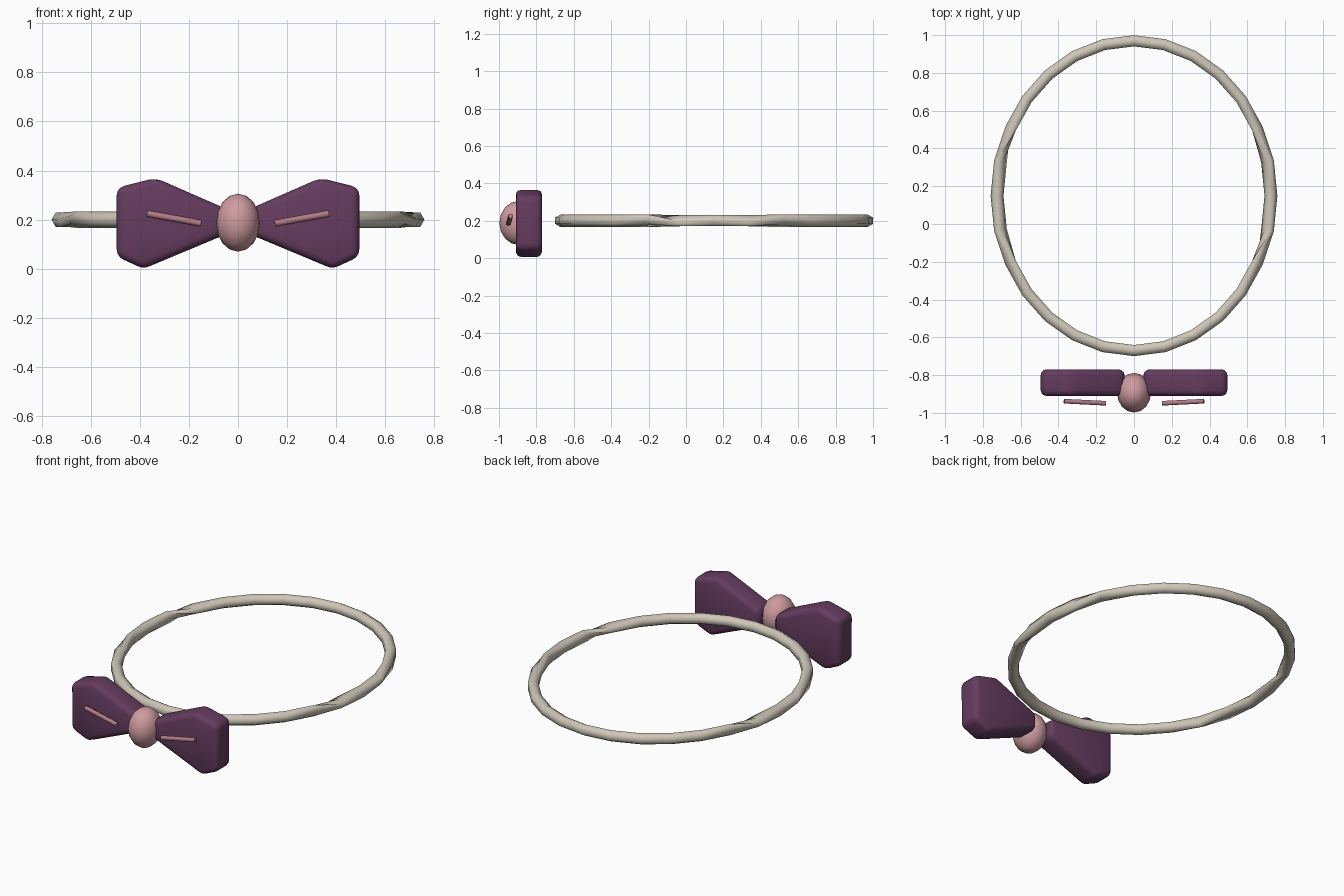
import bpy, bmesh
from math import sin, cos, pi
from mathutils import Vector

if "Cube" in bpy.data.objects:
    bpy.data.objects.remove(bpy.data.objects["Cube"])


def material(name, rgb):
    m = bpy.data.materials.new(name)
    m.diffuse_color = (*rgb, 1)
    m.use_nodes = True
    m.node_tree.nodes["Principled BSDF"].inputs["Base Color"].default_value = m.diffuse_color
    return m


band_mat = material("cream", (0.62, 0.57, 0.48))
bow_mat = material("plum", (0.13, 0.045, 0.115))
pink_mat = material("pink", (0.62, 0.33, 0.35))
crease_mat = material("dark_pink", (0.45, 0.2, 0.24))


def make_object(name, bm, mat, angle):
    bmesh.ops.recalc_face_normals(bm, faces=bm.faces)
    me = bpy.data.meshes.new(name)
    bm.to_mesh(me)
    bm.free()
    me.materials.append(mat)
    ob = bpy.data.objects.new(name, me)
    bpy.context.collection.objects.link(ob)
    bpy.ops.object.select_all(action='DESELECT')
    ob.select_set(True)
    bpy.context.view_layer.objects.active = ob
    bpy.ops.object.shade_smooth_by_angle(angle=angle)
    return ob


# Neck band: oval six-sided tube, section turned a quarter at the two sides
bm = bmesh.new()
N, S, R = 28, 6, 0.034
rings = []
for i in range(N):
    a = 2 * pi * i / N
    centre = Vector((0.725 * cos(a), 0.15 + 0.82 * sin(a), 0.2))
    out = Vector((0.82 * cos(a), 0.725 * sin(a), 0)).normalized()
    turn = 0 if abs(sin(a)) < 0.35 else pi / 2
    rings.append([bm.verts.new(centre + R * (out * cos(turn + 2 * pi * k / S)
                  + Vector((0, 0, 1)) * sin(turn + 2 * pi * k / S))) for k in range(S)])
for i in range(N):
    p, q = rings[i], rings[(i + 1) % N]
    for k in range(S):
        bm.faces.new((p[k], p[(k + 1) % S], q[(k + 1) % S], q[k]))
make_object("neck_band", bm, band_mat, 1.1)

# Bow wings and their creases, mirrored left and right
WING = [(0.05, 0.14), (0.385, 0.0), (0.494, 0.05), (0.494, 0.33), (0.335, 0.37), (0.05, 0.245)]
for side, s in (("right", 1), ("left", -1)):
    bm = bmesh.new()
    face = bm.faces.new([bm.verts.new((s * x, -0.91, z)) for x, z in WING])
    ext = bmesh.ops.extrude_face_region(bm, geom=[face])
    moved = [v for v in ext["geom"] if isinstance(v, bmesh.types.BMVert)]
    bmesh.ops.translate(bm, verts=moved, vec=(0, 0.14, 0))
    bmesh.ops.recalc_face_normals(bm, faces=bm.faces)
    bmesh.ops.bevel(bm, geom=bm.edges[:], offset=0.03, segments=3, profile=0.5, affect='EDGES')
    make_object(side + "_bow_wing", bm, bow_mat, 0.6)

    a, b = Vector((s * 0.15, -0.949, 0.185)), Vector((s * 0.37, -0.938, 0.225))
    bm = bmesh.new()
    bmesh.ops.create_cone(bm, cap_ends=True, segments=6, radius1=0.014, radius2=0.014,
                          depth=(b - a).length)
    rot = (b - a).to_track_quat('Z', 'Y').to_matrix()
    bmesh.ops.rotate(bm, verts=bm.verts, matrix=rot)
    bmesh.ops.translate(bm, verts=bm.verts, vec=(a + b) / 2)
    make_object(side + "_crease", bm, crease_mat, 1.1)

# Centre knot
bm = bmesh.new()
bmesh.ops.create_uvsphere(bm, u_segments=16, v_segments=8, radius=1)
bmesh.ops.scale(bm, verts=bm.verts, vec=(0.09, 0.105, 0.118))
bmesh.ops.translate(bm, verts=bm.verts, vec=(0, -0.893, 0.188))
make_object("bow_knot", bm, pink_mat, 1.1)
